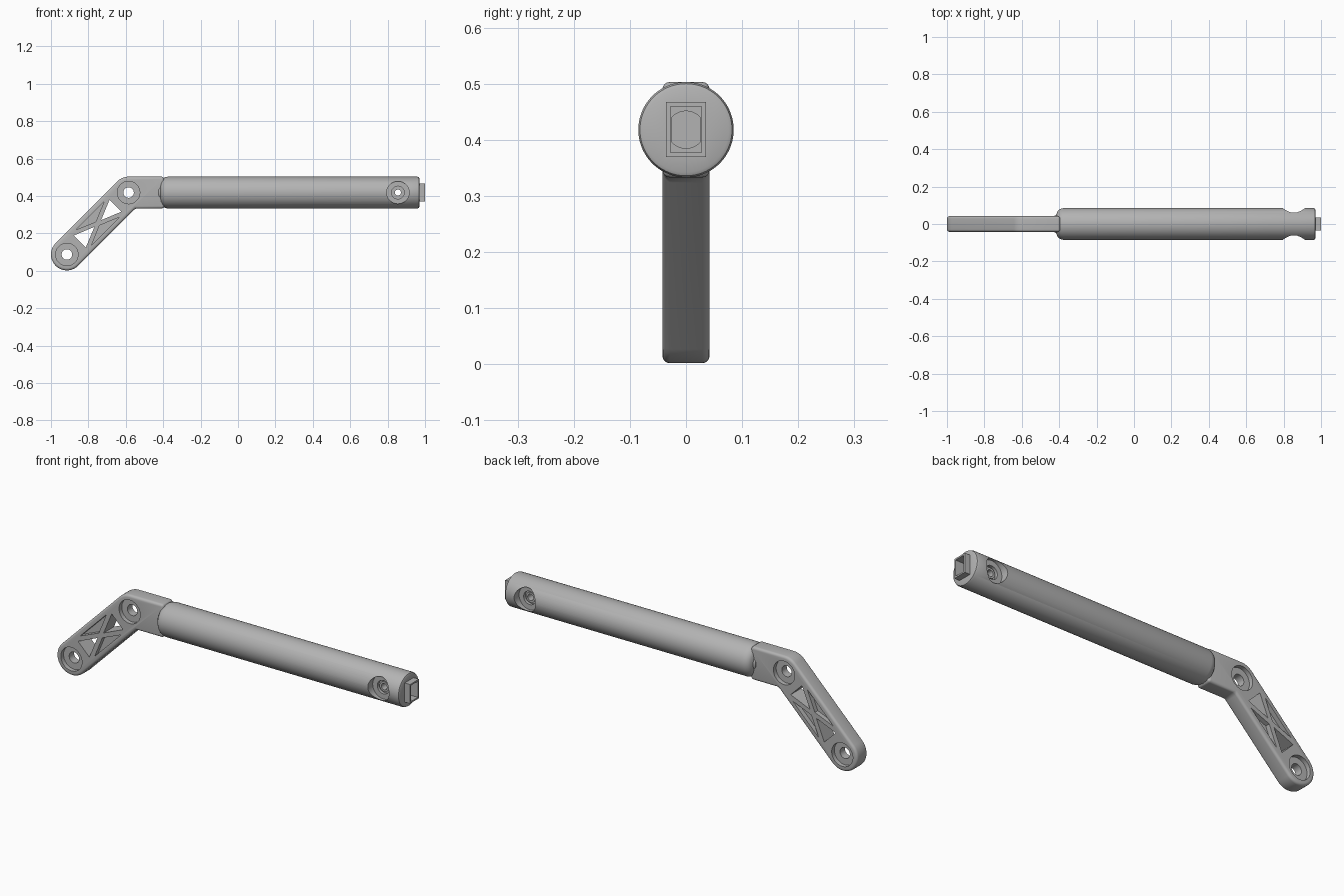
import bpy, bmesh, math
from mathutils import Vector

if "Cube" in bpy.data.objects:
    bpy.data.objects.remove(bpy.data.objects["Cube"])

GREY = bpy.data.materials.new("satin grey")
GREY.use_nodes = True
GREY.diffuse_color = (0.45, 0.45, 0.45, 1)
GREY.node_tree.nodes["Principled BSDF"].inputs["Base Color"].default_value = GREY.diffuse_color

AXIS_Z = 0.418          # height of the tube axis
R = 0.085               # tube radius and arm half width
HALF = 0.042            # half thickness of the arm
PIVOT = Vector((-0.585, AXIS_Z))
END = Vector((-0.915, 0.087))
BOLT = Vector((0.855, AXIS_Z))


def finish(name, bm):
    bmesh.ops.recalc_face_normals(bm, faces=bm.faces)
    mesh = bpy.data.meshes.new(name)
    bm.to_mesh(mesh)
    bm.free()
    obj = bpy.data.objects.new(name, mesh)
    obj.data.materials.append(GREY)
    bpy.context.collection.objects.link(obj)
    return obj


def prism(name, outline, y0, y1):
    """Extrude an outline in x and z along y."""
    bm = bmesh.new()
    face = bm.faces.new([bm.verts.new((p[0], y0, p[1])) for p in outline])
    new = bmesh.ops.extrude_face_region(bm, geom=[face])["geom"]
    verts = [v for v in new if isinstance(v, bmesh.types.BMVert)]
    bmesh.ops.translate(bm, verts=verts, vec=(0, y1 - y0, 0))
    return finish(name, bm)


def box(name, x0, x1, half_y, half_z):
    return prism(name, [(x0, AXIS_Z - half_z), (x1, AXIS_Z - half_z),
                        (x1, AXIS_Z + half_z), (x0, AXIS_Z + half_z)], -half_y, half_y)


def arc(centre, radius, start, stop, steps):
    angles = [math.radians(start + (stop - start) * i / steps) for i in range(steps + 1)]
    return [centre + radius * Vector((math.cos(a), math.sin(a))) for a in angles]


def circle(centre, radius):
    return arc(centre, radius, 0, 360, 48)[:-1]


def lathe(name, profile):
    """Turn a profile of (x, radius) around the tube axis."""
    bm = bmesh.new()
    verts = [bm.verts.new((x, 0, AXIS_Z + r)) for x, r in profile]
    edges = [bm.edges.new(pair) for pair in zip(verts, verts[1:])]
    bmesh.ops.spin(bm, geom=verts + edges, cent=(0, 0, AXIS_Z), axis=(1, 0, 0),
                   angle=math.tau, steps=72)
    bmesh.ops.remove_doubles(bm, verts=bm.verts, dist=0.0001)
    return finish(name, bm)


def apply(obj, modifier):
    bpy.context.view_layer.objects.active = obj
    bpy.ops.object.modifier_apply(modifier=modifier.name)


def cut(obj, cutter):
    mod = obj.modifiers.new("cut", "BOOLEAN")
    mod.operation = "DIFFERENCE"
    mod.solver = "EXACT"
    mod.object = cutter
    apply(obj, mod)
    bpy.data.objects.remove(cutter)


def smooth(obj):
    bpy.ops.object.select_all(action="DESELECT")
    obj.select_set(True)
    bpy.context.view_layer.objects.active = obj
    bpy.ops.object.shade_smooth_by_angle(angle=math.radians(30))


# Bent arm with rounded edges
elbow = (-0.55, AXIS_Z - R)
outline = (arc(END, R, 135, 315, 24) + [elbow, (-0.395, AXIS_Z - R), (-0.395, AXIS_Z + R)]
           + arc(PIVOT, R, 90, 135, 8))
arm = prism("bent_arm", outline, -HALF, HALF)
bevel = arm.modifiers.new("round", "BEVEL")
bevel.width = 0.013
bevel.segments = 4
bevel.limit_method = "ANGLE"
apply(arm, bevel)

# Pivot holes, counterbored on both faces
for centre in (PIVOT, END):
    cut(arm, prism("cutter", circle(centre, 0.028), -0.1, 0.1))
    for side in (-1, 1):
        cut(arm, prism("cutter", circle(centre, 0.06), side * 0.02, side * 0.1))

# Truss between the pivots: open end triangles and shallow side triangles
middle = (PIVOT + END) / 2
along = (PIVOT - END).normalized()
across = Vector((-along.y, along.x))


def truss(points):
    return [middle + along * u + across * v for u, v in points]


for side in (-1, 1):
    cut(arm, prism("cutter", truss([(side * 0.025, 0), (side * 0.135, 0.045),
                                    (side * 0.135, -0.045)]), -0.1, 0.1))
    for face in (-1, 1):
        cut(arm, prism("cutter", truss([(0, side * 0.014), (0.105, side * 0.058),
                                        (-0.105, side * 0.058)]), face * 0.018, face * 0.1))
smooth(arm)

# Tube with a rounded shoulder and a softened end
tube = lathe("main_tube", [(-0.425, 0), (-0.425, 0.044), (-0.415, 0.05), (-0.41, 0.066),
                           (-0.402, 0.075), (-0.39, 0.082), (-0.375, R), (0.96, R),
                           (0.967, 0.082), (0.97, 0.076), (0.97, 0)])

# Bolt recess through the tube, stepped on both sides
cut(tube, prism("cutter", circle(BOLT, 0.016), -0.2, 0.2))
for side in (-1, 1):
    cut(tube, prism("cutter", circle(BOLT, 0.06), side * 0.045, side * 0.2))
    cut(tube, prism("cutter", circle(BOLT, 0.034), side * 0.03, side * 0.2))

# Socket opening in the tube end
cut(tube, box("cutter", 0.945, 1.1, 0.028, 0.041))
smooth(tube)

# Rectangular socket rim standing out of the tube end
rim = box("socket_rim", 0.95, 1.0, 0.036, 0.049)
cut(rim, box("cutter", 0.9, 1.1, 0.028, 0.041))

# Round-ended pad on the socket floor
pad_outline = lathe("socket_pad", [(0.94, 0), (0.94, 0.034), (0.95, 0.034), (0.95, 0)])
for side in (-1, 1):
    cut(pad_outline, prism("cutter", [(0.9, 0.3), (1.1, 0.3), (1.1, 0.5), (0.9, 0.5)],
                           side * 0.027, side * 0.1))
smooth(pad_outline)

# Thin retaining ring inside each bolt recess
for side, label in ((-1, "front"), (1, "back")):
    ring = prism(label + "_bolt_ring", circle(BOLT, 0.026), side * 0.028, side * 0.038)
    cut(ring, prism("cutter", circle(BOLT, 0.016), -0.2, 0.2))
    smooth(ring)
